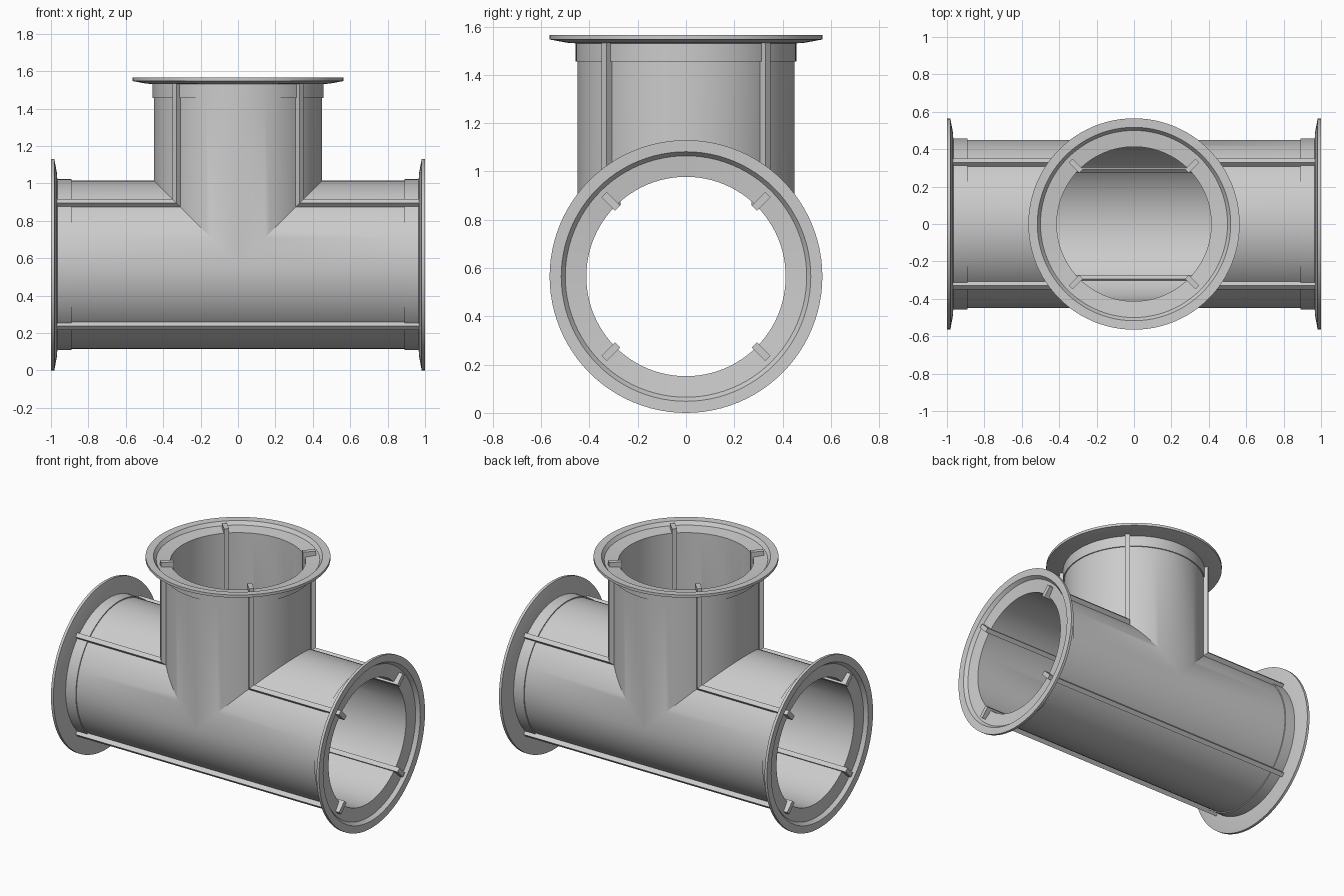
import bpy, bmesh
from math import cos, sin, pi, sqrt

if "Cube" in bpy.data.objects:
    bpy.data.objects.remove(bpy.data.objects["Cube"])

ZC = 0.565      # height of the main pipe axis
SEG = 96

# Each arm maps local (d along axis, a, b across) to world; mitre gives where it starts
ARMS = {
    "right": (lambda d, a, b: (d, a, ZC + b), lambda b: max(0, b)),
    "left": (lambda d, a, b: (-d, a, ZC + b), lambda b: max(0, b)),
    "branch": (lambda d, a, b: (b, a, ZC + d), lambda b: abs(b)),
}

# (distance, radius) profiles; None = start on the mitre line
TUBE = [(None, 0.45), (0.89, 0.45), (0.89, 0.457), (0.966, 0.457)]
FLANGE = [(0.966, 0.457), (0.968, 0.49), (0.982, 0.565), (1.0, 0.565),
          (0.998, 0.517), (0.975, 0.5), (0.965, 0.413)]
BORE = [(0.965, 0.413), (None, 0.413)]


def finish(bm, name):
    bmesh.ops.remove_doubles(bm, verts=bm.verts, dist=1e-5)
    bmesh.ops.recalc_face_normals(bm, faces=bm.faces)
    me = bpy.data.meshes.new(name)
    bm.to_mesh(me)
    bm.free()
    ob = bpy.data.objects.new(name, me)
    bpy.context.collection.objects.link(ob)
    bpy.context.view_layer.objects.active = ob
    ob.select_set(True)
    bpy.ops.object.shade_smooth_by_angle(angle=0.5)
    ob.select_set(False)
    return ob


def lathe(bm, arm, profile):
    place, mitre = ARMS[arm]
    rings = []
    for d, r in profile:
        ring = []
        for i in range(SEG):
            t = 2 * pi * i / SEG
            a, b = r * cos(t), r * sin(t)
            if abs(b) < 1e-9:
                b = 0
            ring.append(bm.verts.new(place(mitre(b) if d is None else d, a, b)))
        rings.append(ring)
    for p, q in zip(rings, rings[1:]):
        for i in range(SEG):
            j = (i + 1) % SEG
            bm.faces.new((p[i], p[j], q[j], q[i]))


def rib(bm, arm, sa, sb, r0=0.40, r1=0.48, w=0.015, end=1.0):
    # square bar on a diagonal, poking through the wall and cut on the mitre
    place, mitre = ARMS[arm]
    k = 1 / sqrt(2)
    cs = [((r * k - s * k) * sa, (r * k + s * k) * sb)
          for r, s in ((r0, -w), (r1, -w), (r1, w), (r0, w))]
    lo = [bm.verts.new(place(mitre(b), a, b)) for a, b in cs]
    hi = [bm.verts.new(place(end, a, b)) for a, b in cs]
    bm.faces.new(hi)
    for i in range(4):
        j = (i + 1) % 4
        bm.faces.new((lo[i], lo[j], hi[j], hi[i]))


# Tee body: outer walls and bores of the three arms, plus their flanges
bm = bmesh.new()
for arm in ARMS:
    lathe(bm, arm, TUBE + FLANGE[1:] + BORE[1:])
finish(bm, "tee_pipe_body")

# Seam ribs at the four diagonals of every arm
bm = bmesh.new()
for arm in ARMS:
    for sa in (-1, 1):
        for sb in (-1, 1):
            rib(bm, arm, sa, sb)
finish(bm, "seam_ribs")
